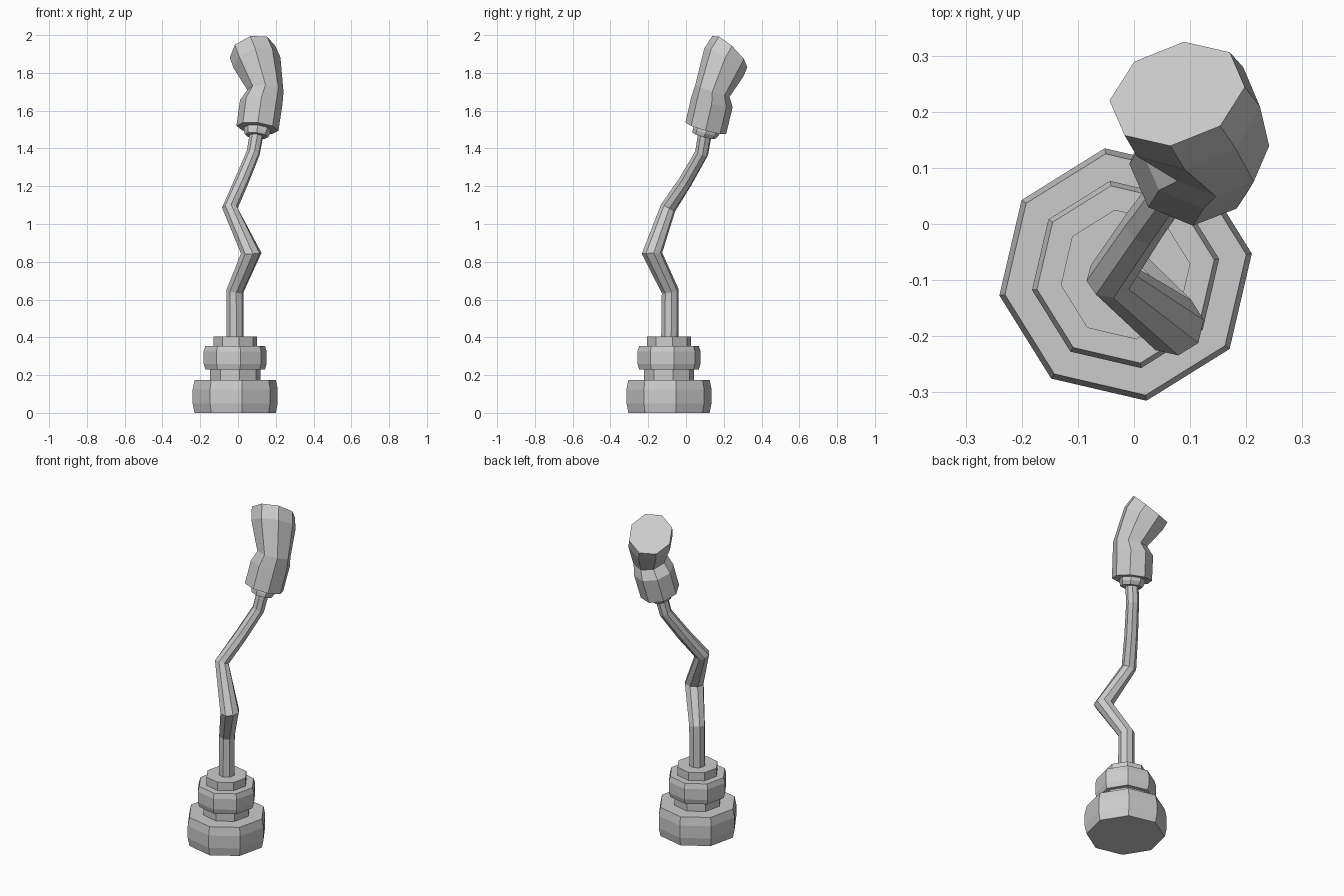
import bpy, bmesh, math
from mathutils import Vector

if "Cube" in bpy.data.objects:
    bpy.data.objects.remove(bpy.data.objects["Cube"])

SIDES = 8


def loft(name, rings, phase=0.0):
    """Skin a closed faceted body through rings of (centre, normal, radius)."""
    bm = bmesh.new()
    loops = []
    for centre, normal, radius in rings:
        q = Vector((0, 0, 1)).rotation_difference(Vector(normal))
        loop = []
        for i in range(SIDES):
            a = math.radians(phase) + math.tau * i / SIDES
            p = Vector((math.cos(a), math.sin(a), 0)) * radius
            loop.append(bm.verts.new(Vector(centre) + q @ p))
        loops.append(loop)
    for lo, hi in zip(loops, loops[1:]):
        for i in range(SIDES):
            j = (i + 1) % SIDES
            bm.faces.new((lo[i], lo[j], hi[j], hi[i]))
    bm.faces.new(loops[0][::-1])
    bm.faces.new(loops[-1])
    mesh = bpy.data.meshes.new(name)
    bm.to_mesh(mesh)
    bm.free()
    obj = bpy.data.objects.new(name, mesh)
    bpy.context.collection.objects.link(obj)
    return obj


def disc(name, profile):
    """Upright disc from (radius, z) steps, on the base axis."""
    loft(name, [((-0.015, -0.09, z), (0, 0, 1), r) for r, z in profile], 9.4)


# Stacked pedestal
disc("base_disc", [(0.218, 0), (0.228, 0.05), (0.228, 0.125), (0.218, 0.175)])
disc("lower_neck", [(0.135, 0.17), (0.135, 0.235)])
disc("middle_disc", [(0.160, 0.23), (0.169, 0.26), (0.169, 0.325), (0.160, 0.355)])
disc("upper_collar", [(0.117, 0.35), (0.117, 0.405)])

# Crooked stem: each joint is mitred between its neighbours
path = [
    ((-0.016, -0.086, 0.39), 0.046),
    ((-0.016, -0.084, 0.645), 0.046),
    ((0.070, -0.180, 0.845), 0.055),
    ((-0.043, -0.095, 1.085), 0.042),
    ((0.018, -0.003, 1.225), 0.038),
    ((0.080, 0.083, 1.375), 0.036),
    ((0.101, 0.102, 1.49), 0.037),
]
points = [Vector(p) for p, r in path]
rings = []
for i, (p, r) in enumerate(path):
    before = points[i] - points[max(i - 1, 0)]
    after = points[min(i + 1, len(points) - 1)] - points[i]
    rings.append((p, before.normalized() + after.normalized(), r))
loft("stem", rings, 9.4)

# Collar under the head
tilt = (0.12, 0.28, 1)
loft("head_collar", [((0.098, 0.094, 1.467), tilt, 0.062),
                     ((0.101, 0.105, 1.487), tilt, 0.071),
                     ((0.107, 0.122, 1.53), tilt, 0.071)])

# Bent head with a crease at the back left and a sloping flat top
loft("head", [
    ((0.103, 0.105, 1.507), tilt, 0.112),
    ((0.123, 0.137, 1.645), (0.10, 0.25, 1), 0.113),
    ((0.145, 0.140, 1.705), (0.05, 0.35, 1), 0.096),
    ((0.100, 0.200, 1.855), (-0.28, 0.75, 1), 0.128),
    ((0.077, 0.232, 1.912), (-0.35, 0.94, 1), 0.125),
])
